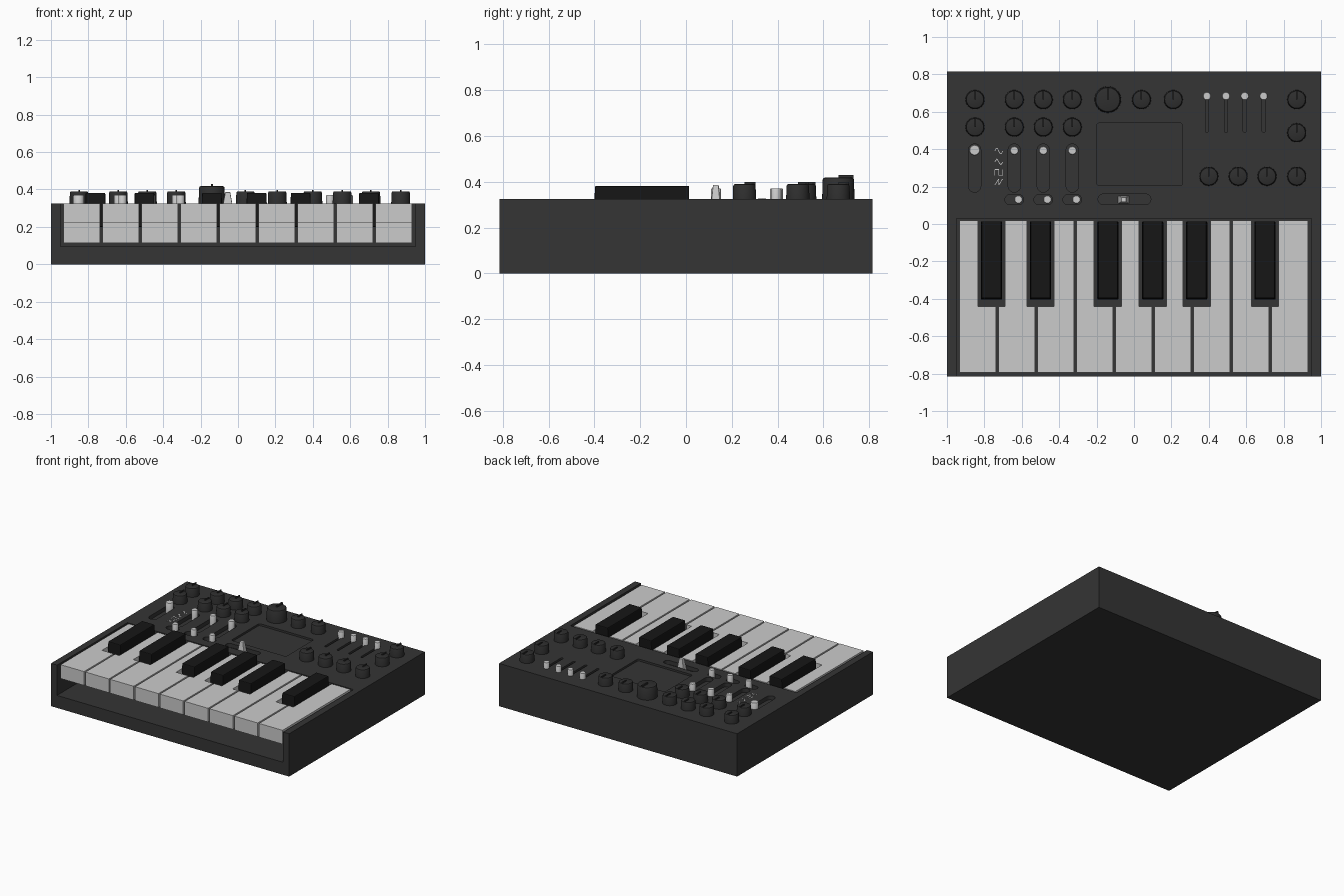
import bpy, bmesh, math

if "Cube" in bpy.data.objects:
    bpy.data.objects.remove(bpy.data.objects["Cube"])

TOP = 0.325


def material(name, v):
    m = bpy.data.materials.new(name)
    m.diffuse_color = (v, v, v, 1)
    m.use_nodes = True
    m.node_tree.nodes["Principled BSDF"].inputs["Base Color"].default_value = m.diffuse_color
    return m


CASE = material("dark_case", 0.035)
KNOB = material("knob_dark", 0.028)
BLACK = material("black_key", 0.008)


def prism(bm, pts, z0, z1):
    """Extrude a counter-clockwise outline from z0 to z1."""
    f = bm.faces.new([bm.verts.new((x, y, z0)) for x, y in pts])
    f.normal_flip()
    ext = bmesh.ops.extrude_face_region(bm, geom=[f], use_keep_orig=True)
    for v in ext["geom"]:
        if isinstance(v, bmesh.types.BMVert):
            v.co.z = z1


def rect(x0, x1, y0, y1):
    return [(x0, y0), (x1, y0), (x1, y1), (x0, y1)]


def rounded(x0, x1, y0, y1, r, n=6):
    pts = []
    for k, (cx, cy) in enumerate(rect(x0 + r, x1 - r, y0 + r, y1 - r)):
        for i in range(n + 1):
            a = math.pi * (1 + k / 2 + i / n / 2)
            p = (cx + r * math.cos(a), cy + r * math.sin(a))
            if not pts or math.dist(p, pts[-1]) > 1e-4:
                pts.append(p)
    if math.dist(pts[0], pts[-1]) < 1e-4:
        pts.pop()
    return pts


def lathe(bm, x, y, profile, n=32):
    rings = [[bm.verts.new((x + r * math.cos(2 * math.pi * i / n),
                            y + r * math.sin(2 * math.pi * i / n), z))
              for i in range(n)] for r, z in profile]
    for a, b in zip(rings, rings[1:]):
        for i in range(n):
            j = (i + 1) % n
            bm.faces.new((a[i], a[j], b[j], b[i]))
    bm.faces.new(rings[0][::-1])
    bm.faces.new(rings[-1])


def finish(name, bm, mat=None, smooth=False, bevel=0):
    bmesh.ops.recalc_face_normals(bm, faces=bm.faces)
    me = bpy.data.meshes.new(name)
    bm.to_mesh(me)
    bm.free()
    ob = bpy.data.objects.new(name, me)
    bpy.context.collection.objects.link(ob)
    if mat:
        me.materials.append(mat)
    bpy.ops.object.select_all(action='DESELECT')
    bpy.context.view_layer.objects.active = ob
    ob.select_set(True)
    if bevel:
        b = ob.modifiers.new("bevel", 'BEVEL')
        b.width, b.segments = bevel, 2
    if smooth:
        bpy.ops.object.shade_smooth_by_angle(angle=math.radians(35))
    return ob


# Cutter: key bed, screen recess and slider slots
bm = bmesh.new()
prism(bm, rect(-0.95, 0.95, -0.9, 0.03), 0.095, 0.5)
prism(bm, rounded(-0.2, 0.26, 0.205, 0.54, 0.015), TOP - 0.015, 0.5)
FLOOR = TOP - 0.03
columns = (-0.64, -0.485, -0.33)
for x in (-0.852,) + columns:
    prism(bm, rounded(x - 0.033, x + 0.033, 0.17, 0.428, 0.033), FLOOR, 0.5)
for x in columns:
    prism(bm, rounded(x - 0.05, x + 0.05, 0.103, 0.157, 0.027), FLOOR, 0.5)
prism(bm, rounded(-0.192, 0.09, 0.104, 0.16, 0.028), FLOOR, 0.5)
faders = (0.39, 0.492, 0.592, 0.693)
for x in faders:
    prism(bm, rounded(x - 0.009, x + 0.009, 0.49, 0.70, 0.009), FLOOR, 0.5)
cutter = finish("slot_cutter", bm)
cutter.hide_render = True

# Case
bm = bmesh.new()
prism(bm, rect(-1, 1, -0.815, 0.815), 0, TOP)
case = finish("case", bm, CASE)
mod = case.modifiers.new("slots", 'BOOLEAN')
mod.operation, mod.solver, mod.object = 'DIFFERENCE', 'EXACT', cutter
bpy.ops.object.modifier_apply(modifier="slots")
bpy.data.objects.remove(cutter)

# White keys: overhanging top slab and lower body, notched for the black keys
blacks = {1: -0.762, 2: -0.5, 4: -0.14, 5: 0.1, 6: 0.335, 8: 0.7}
START, PITCH, NOTCH = -0.94, 0.2085, 0.073
for i in range(9):
    x0, x1 = START + i * PITCH + 0.006, START + (i + 1) * PITCH - 0.006
    left = blacks[i] + NOTCH if i in blacks else x0
    right = blacks[i + 1] - NOTCH if i + 1 in blacks else x1
    bm = bmesh.new()
    for front, z0, z1 in ((-0.795, 0.22, TOP), (-0.47, 0.115, 0.22)):
        pts = [(x0, front), (x1, front)]
        pts += [(x1, -0.44), (right, -0.44)] if right != x1 else []
        pts += [(right, 0.02), (left, 0.02)]
        pts += [(left, -0.44), (x0, -0.44)] if left != x0 else []
        prism(bm, pts, z0, z1)
    finish(f"white_key_{i + 1}", bm)

# Black keys
for i, x in blacks.items():
    bm = bmesh.new()
    prism(bm, rect(x - 0.057, x + 0.057, -0.405, 0.014), 0.2, 0.382)
    for v in bm.verts:
        if v.co.z > 0.3:
            v.co.x = x + (v.co.x - x) * 0.92
            if v.co.y < 0:
                v.co.y += 0.008
    finish(f"black_key_{i}", bm, BLACK, bevel=0.006)

# Knobs with a raised pointer
spots = [(x, y) for x in (-0.85,) + columns for y in (0.665, 0.518)]
spots += [(x, 0.665) for x in (0.04, 0.21, 0.87)] + [(0.87, 0.488)]
spots += [(x, 0.255) for x in (0.4, 0.557, 0.711, 0.87)]
for k, (x, y, r, top) in enumerate([(x, y, 0.051, 0.39) for x, y in spots]
                                   + [(-0.14, 0.665, 0.071, 0.418)]):
    bm = bmesh.new()
    lathe(bm, x, y, [(r, TOP - 0.002), (r * 0.96, top - 0.008),
                     (r * 0.9, top - 0.002), (r * 0.82, top)])
    w = r * 0.08
    prism(bm, rect(x - w, x + w, y, y + r * 0.93), top - 0.01, top + r * 0.16)
    finish(f"knob_{k + 1}", bm, KNOB, smooth=True)

# Slider and switch caps
caps = [(-0.852, 0.395, 0.029)]
caps += [(x, 0.393, 0.023) for x in columns]
caps += [(x + 0.022, 0.131, 0.022) for x in columns]
caps += [(x, 0.684, 0.022) for x in faders]
for k, (x, y, r) in enumerate(caps):
    bm = bmesh.new()
    lathe(bm, x, y, [(r, FLOOR - 0.002), (r, 0.365), (r * 0.88, 0.37)], 24)
    finish(f"slider_cap_{k + 1}", bm, smooth=True)

# Bend lever, tapered towards its tip
bm = bmesh.new()
prism(bm, rect(-0.085, -0.025, 0.108, 0.15), FLOOR - 0.002, 0.386)
for v in bm.verts:
    if v.co.z > 0.35:
        v.co.x = -0.055 + (v.co.x + 0.055) * 0.45
        v.co.y = 0.132 + (v.co.y - 0.132) * 0.6
finish("bend_lever", bm, bevel=0.004)

# Waveform marks: thin ribbons following a wave shape
sine = [(t / 12 - 0.5, 0.35 * math.sin(t * math.pi / 6)) for t in range(13)]
waves = {
    "sine": (0.39, sine),
    "triangle": (0.332, [(-0.5, 0), (-0.25, 0.4), (0.25, -0.4), (0.5, 0)]),
    "square": (0.275, [(-0.5, -0.4), (-0.5, 0.4), (0, 0.4), (0, -0.4), (0.5, -0.4), (0.5, 0.4)]),
    "saw": (0.225, [(-0.5, -0.4), (0, 0.4), (0, -0.4), (0.5, 0.4)]),
}
for name, (cy, pts) in waves.items():
    bm = bmesh.new()
    for (ax, ay), (bx, by) in zip(pts, pts[1:]):
        n = math.hypot(bx - ax, by - ay) / 0.0018
        s = 0.042
        ox, oy = -(by - ay) / n, (bx - ax) / n
        quad = [(ax, ay, -1), (bx, by, -1), (bx, by, 1), (ax, ay, 1)]
        prism(bm, [(-0.723 + x * s + d * ox, cy + y * s + d * oy)
                   for x, y, d in quad], TOP - 0.001, TOP + 0.001)
    finish(f"{name}_wave_mark", bm)
